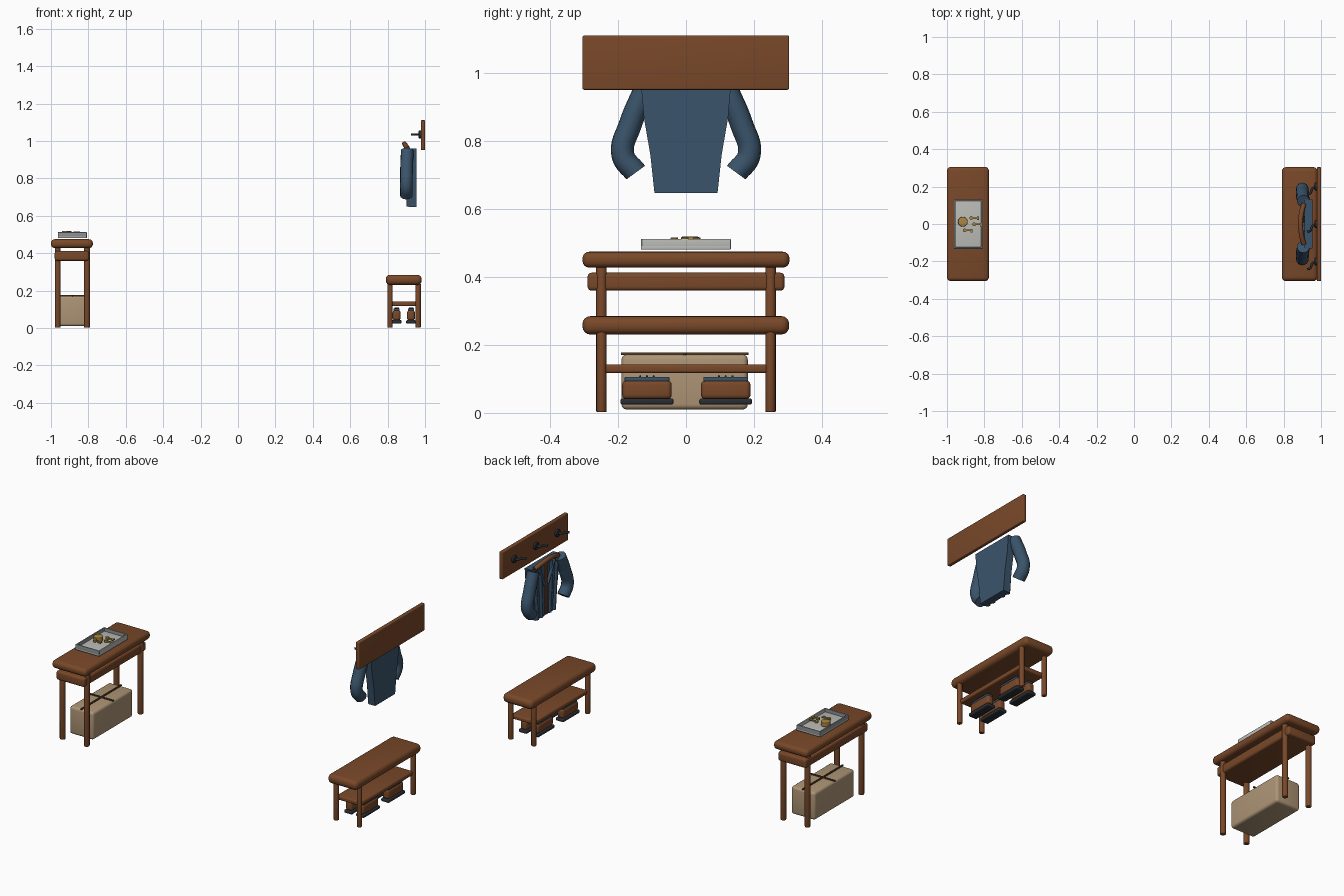
import bpy, bmesh, math
from mathutils import Vector

if "Cube" in bpy.data.objects:
    bpy.data.objects.remove(bpy.data.objects["Cube"])


def mat(name, r, g, b):
    m = bpy.data.materials.new(name)
    m.diffuse_color = (r, g, b, 1)
    m.use_nodes = True
    m.node_tree.nodes["Principled BSDF"].inputs["Base Color"].default_value = m.diffuse_color
    return m


WOOD = mat("warm wood", 0.19, 0.065, 0.022)
BLUE = mat("navy cloth", 0.042, 0.088, 0.145)
TAN = mat("parcel tan", 0.42, 0.30, 0.18)
STRING = mat("dark string", 0.085, 0.04, 0.015)
GREY = mat("tray grey", 0.50, 0.50, 0.47)
RIM = mat("rim grey", 0.27, 0.29, 0.31)
GOLD = mat("brass", 0.40, 0.24, 0.05)
BLACK = mat("dark iron", 0.022, 0.026, 0.032)


def finish(name, bm, m):
    bmesh.ops.recalc_face_normals(bm, faces=bm.faces)
    me = bpy.data.meshes.new(name)
    bm.to_mesh(me)
    bm.free()
    ob = bpy.data.objects.new(name, me)
    bpy.context.collection.objects.link(ob)
    me.materials.append(m)
    bpy.ops.object.select_all(action='DESELECT')
    bpy.context.view_layer.objects.active = ob
    ob.select_set(True)
    bpy.ops.object.shade_smooth_by_angle(angle=math.radians(35))
    return ob


def box(name, x, y, z, m, bevel=0.0):
    """Box from (min, max) pairs, with rounded edges."""
    bm = bmesh.new()
    bmesh.ops.create_cube(bm, size=1)
    for v in bm.verts:
        v.co = [(a + b) / 2 + c * (b - a) for (a, b), c in zip((x, y, z), v.co)]
    if bevel:
        bmesh.ops.bevel(bm, geom=bm.edges[:], offset=bevel, segments=4, profile=0.5, affect='EDGES')
    return finish(name, bm, m)


def rod(name, a, b, r, m, bevel=0.0):
    """Cylinder from point a to point b."""
    a, b = Vector(a), Vector(b)
    bm = bmesh.new()
    bmesh.ops.create_cone(bm, cap_ends=True, segments=20, radius1=r, radius2=r, depth=(b - a).length)
    if bevel:
        rims = [e for e in bm.edges if abs(e.verts[0].co.z - e.verts[1].co.z) < 1e-6]
        bmesh.ops.bevel(bm, geom=rims, offset=bevel, segments=3, profile=0.5, affect='EDGES')
    q = (b - a).to_track_quat('Z', 'Y')
    for v in bm.verts:
        v.co = q @ v.co + (a + b) / 2
    return finish(name, bm, m)


def tube(name, pts, r, m, cyclic=False):
    """Smooth tube through a few points."""
    cu = bpy.data.curves.new(name, 'CURVE')
    cu.dimensions = '3D'
    cu.bevel_depth, cu.bevel_resolution, cu.resolution_u = r, 4, 8
    cu.use_fill_caps = True
    sp = cu.splines.new('BEZIER')
    sp.bezier_points.add(len(pts) - 1)
    for p, co in zip(sp.bezier_points, pts):
        p.co = co
        p.handle_left_type = p.handle_right_type = 'AUTO'
    sp.use_cyclic_u = cyclic
    ob = bpy.data.objects.new(name, cu)
    bpy.context.collection.objects.link(ob)
    cu.materials.append(m)
    return ob


# Console table
box("console_top", (-1.0, -0.776), (-0.305, 0.305), (0.428, 0.475), WOOD, 0.02)
box("console_apron", (-0.98, -0.797), (-0.29, 0.29), (0.36, 0.413), WOOD, 0.012)
for x in (-0.964, -0.807):
    for y in (-0.249, 0.249):
        rod("console_leg", (x, y, 0.002), (x, y, 0.44), 0.0155, WOOD, 0.004)

# Tray with raised rim
TX, TY = (-0.963, -0.808), (-0.133, 0.132)
box("tray_base", TX, TY, (0.481, 0.494), GREY, 0.003)
for i in (0, 1):
    s = 0.009 * (1 - 2 * i)
    box("tray_side_rim", sorted((TX[i], TX[i] + s)), TY, (0.488, 0.513), RIM if i == 0 else GREY, 0.003)
    box("tray_end_rim", TX, sorted((TY[i], TY[i] + s)), (0.488, 0.513), RIM, 0.003)

# Key fob and keys
rod("key_fob", (-0.915, 0.012, 0.494), (-0.915, 0.012, 0.519), 0.026, GOLD, 0.003)
for x, y in ((-0.87, 0.032), (-0.855, -0.002), (-0.905, -0.034)):
    rod("key_head", (x, y, 0.506), (x, y, 0.517), 0.010, GOLD)
    box("key_blade", (x, x + 0.042), (y - 0.004, y + 0.004), (0.508, 0.515), GOLD)
    box("key_tooth", (x + 0.031, x + 0.042), (y - 0.011, y + 0.008), (0.508, 0.515), GOLD)

# Parcel tied with string
box("parcel", (-0.963, -0.807), (-0.19, 0.182), (0.01, 0.172), TAN, 0.015)
box("parcel_string_long", (-0.890, -0.880), (-0.192, 0.184), (0.170, 0.178), STRING, 0.002)
box("parcel_string_cross", (-0.965, -0.805), (-0.009, 0.001), (0.170, 0.178), STRING, 0.002)

# Bench
box("bench_seat", (0.79, 0.982), (-0.305, 0.304), (0.231, 0.285), WOOD, 0.023)
box("bench_shelf", (0.808, 0.968), (-0.242, 0.242), (0.117, 0.143), WOOD, 0.008)
for x in (0.813, 0.963):
    for y in (-0.249, 0.249):
        rod("bench_leg", (x, y, 0.002), (x, y, 0.24), 0.0142, WOOD, 0.004)

# Two pairs of shoes
for x in (0.848, 0.925):
    for y in (-0.115, 0.117):
        box("shoe_sole", (x - 0.026, x + 0.026), (y - 0.078, y + 0.078), (0.024, 0.043), BLACK, 0.007)
        box("shoe_upper", (x - 0.021, x + 0.021), (y - 0.073, y + 0.073), (0.04, 0.096), WOOD, 0.014)
        box("shoe_collar", (x - 0.016, x + 0.016), (y - 0.066, y + 0.066), (0.093, 0.106), BLUE, 0.003)
        for d in (-0.02, 0, 0.02):
            rod("shoe_lace", (x - 0.012, y + d, 0.108), (x + 0.012, y + d, 0.108), 0.003, BLACK)

# Wall board with three hooks
box("wall_board", (0.978, 1.0), (-0.305, 0.304), (0.952, 1.112), WOOD, 0.005)
for y in (-0.2, 0, 0.2):
    rod("hook_plate", (0.966, y, 1.035), (0.98, y, 1.035), 0.021, BLACK, 0.003)
    tube("hook_arm", [(0.972, y, 1.035), (0.953, y - 0.012, 1.035), (0.943, y - 0.035, 1.035),
                      (0.926, y - 0.042, 1.035)], 0.0065, BLACK)

# Coat body: a tapered outline with thickness
bm = bmesh.new()
half = [(0.132, 0.96), (0.124, 0.87), (0.105, 0.76), (0.093, 0.648)]
outline = half + [(-y, z) for y, z in reversed(half)]
face = bm.faces.new([bm.verts.new((0.955, y, z)) for y, z in outline])
ext = bmesh.ops.extrude_face_region(bm, geom=[face])
for v in ext["geom"]:
    if isinstance(v, bmesh.types.BMVert):
        v.co.x = 0.912
finish("coat_body", bm, BLUE)

# Coat folds, placket, collar and sleeves
for k in (-1, -0.5, 0.5, 1):
    rod("coat_fold", (0.915, k * 0.105, 0.95), (0.915, k * 0.078, 0.65), 0.013, BLUE)
box("coat_placket", (0.904, 0.914), (-0.009, 0.009), (0.655, 0.95), WOOD, 0.002)
for s in (-1, 1):
    rod("coat_lapel", (0.908, s * 0.075, 0.95), (0.908, s * 0.012, 0.83), 0.009, BLUE)
    tube("coat_sleeve", [(0.905, s * 0.122, 0.95), (0.901, s * 0.164, 0.85), (0.9, s * 0.186, 0.76),
                         (0.9, s * 0.148, 0.708)], 0.034, BLUE)
tube("coat_collar", [(0.908, -0.108, 0.958), (0.896, -0.06, 0.976), (0.89, 0, 0.985),
                     (0.896, 0.06, 0.976), (0.908, 0.108, 0.958)], 0.013, WOOD)
